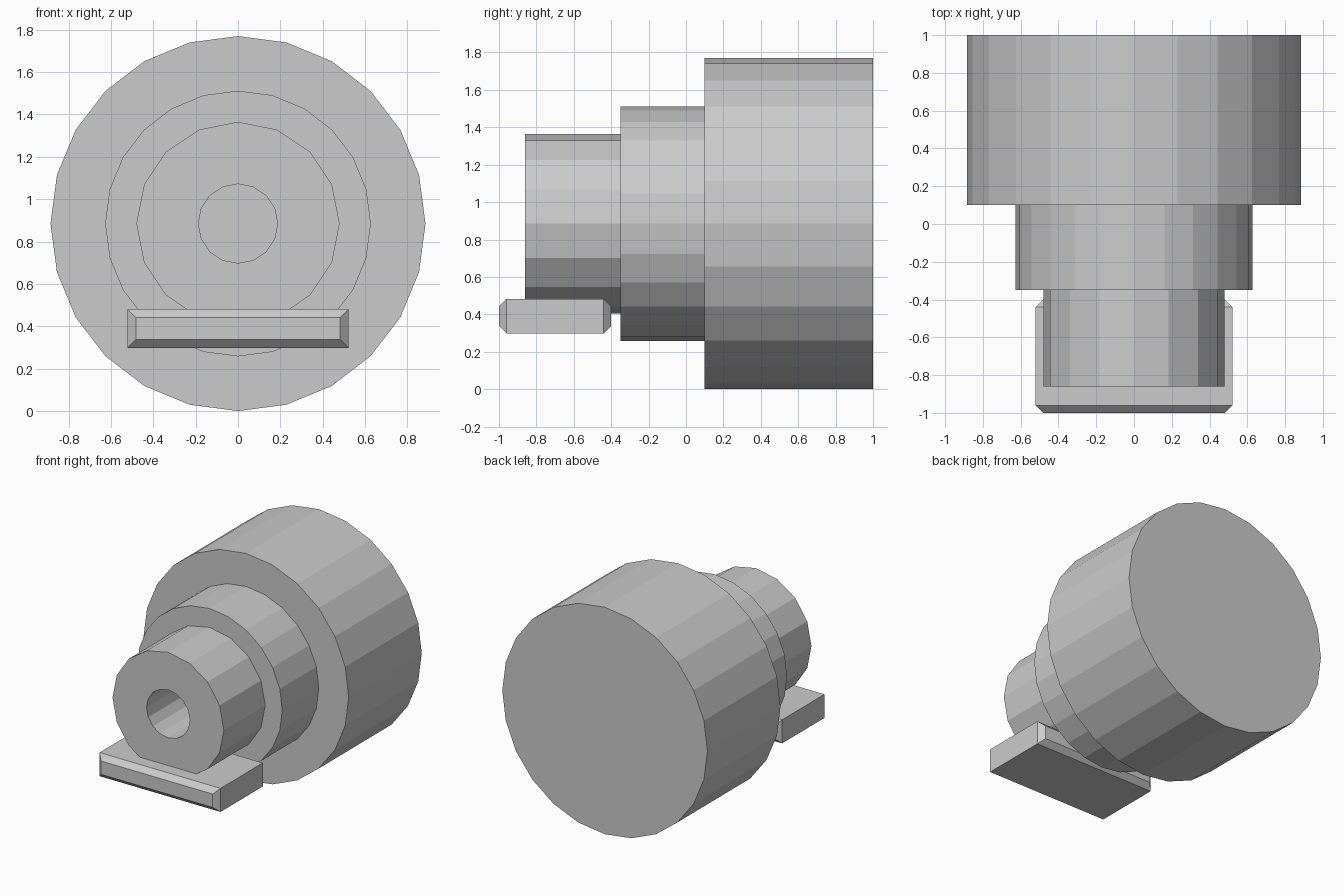
import bpy, bmesh, math

if "Cube" in bpy.data.objects:
    bpy.data.objects.remove(bpy.data.objects["Cube"])

AXIS_Z = 0.885  # height of the common barrel axis

grey = bpy.data.materials.new("plain grey")
grey.diffuse_color = (0.6, 0.6, 0.6, 1)
grey.use_nodes = True
grey.node_tree.nodes["Principled BSDF"].inputs["Base Color"].default_value = grey.diffuse_color


def loft(name, rings):
    """Bridge matching rings of points and cap both ends."""
    bm = bmesh.new()
    loops = [[bm.verts.new(p) for p in ring] for ring in rings]
    n = len(loops[0])
    for a, b in zip(loops, loops[1:]):
        for i in range(n):
            j = (i + 1) % n
            bm.faces.new((a[i], a[j], b[j], b[i]))
    bm.faces.new(loops[0])
    bm.faces.new(loops[-1])
    bmesh.ops.recalc_face_normals(bm, faces=bm.faces)
    mesh = bpy.data.meshes.new(name)
    bm.to_mesh(mesh)
    bm.free()
    mesh.materials.append(grey)
    obj = bpy.data.objects.new(name, mesh)
    bpy.context.collection.objects.link(obj)
    return obj


def circle(r, y, sides):
    steps = [2 * math.pi * i / sides for i in range(sides)]
    return [(r * math.cos(a), y, AXIS_Z + r * math.sin(a)) for a in steps]


def rect(half_x, half_z, y, z):
    return [(sx * half_x, y, z + sz * half_z)
            for sx, sz in ((-1, -1), (1, -1), (1, 1), (-1, 1))]


# Stepped barrel: large rear drum and middle collar
loft("rear_drum", [circle(0.885, y, 24) for y in (0.10, 1.0)])
loft("middle_collar", [circle(0.627, y, 24) for y in (-0.35, 0.10)])

# Front nozzle with a blind bore
loft("front_nozzle", [circle(r, y, 16) for r, y in
                      ((0.48, -0.35), (0.48, -0.86), (0.187, -0.86), (0.187, -0.36))])

# Flat plate under the nozzle, chamfered at front and back
loft("base_plate", [rect(hx, hz, y, 0.39) for hx, hz, y in
                    ((0.482, 0.052, -1.0), (0.522, 0.092, -0.96),
                     (0.522, 0.092, -0.44), (0.482, 0.052, -0.40))])
